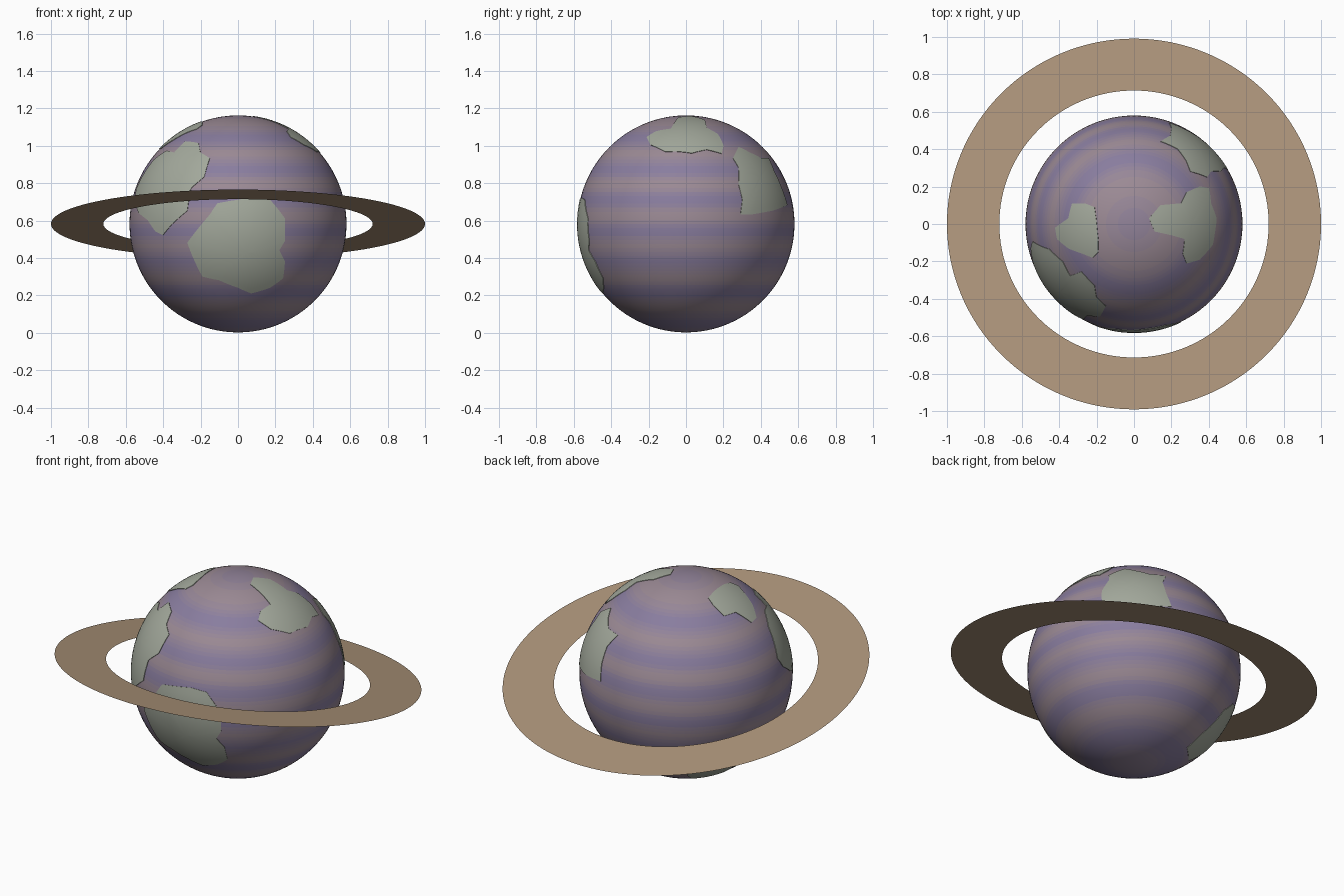
import bpy, bmesh, math
from mathutils import Vector

if "Cube" in bpy.data.objects:
    bpy.data.objects.remove(bpy.data.objects["Cube"])

R = 0.58
CENTRE = Vector((0, 0, 0.582))


def material(name, rgb):
    m = bpy.data.materials.new(name)
    m.diffuse_color = (*rgb, 1)
    m.use_nodes = True
    m.node_tree.nodes["Principled BSDF"].inputs["Base Color"].default_value = m.diffuse_color
    return m


def finish(bm, name, mats, smooth=True):
    me = bpy.data.meshes.new(name)
    for f in bm.faces:
        f.smooth = smooth
    bm.to_mesh(me)
    bm.free()
    for m in mats:
        me.materials.append(m)
    ob = bpy.data.objects.new(name, me)
    ob.location = CENTRE
    bpy.context.collection.objects.link(ob)
    return ob


# Planet: smooth sphere with soft latitude bands
STEPS = 5
PINK, PURPLE = (0.33, 0.255, 0.30), (0.25, 0.205, 0.345)
bands = [material(f"band_{i}", [a + (b - a) * i / (STEPS - 1) for a, b in zip(PURPLE, PINK)])
         for i in range(STEPS)]
bm = bmesh.new()
bmesh.ops.create_uvsphere(bm, u_segments=96, v_segments=84, radius=R)
for f in bm.faces:
    z = f.calc_center_median().z
    t = 0.5 + 0.5 * math.cos(2 * math.pi * (z - 0.045) / 0.165)
    f.material_index = round(t * (STEPS - 1))
finish(bm, "planet", bands)

# Ring: flat, paper-thin annulus, front edge tipped up
bm = bmesh.new()
N = 128
loops = [[bm.verts.new((r * math.cos(2 * math.pi * i / N), 1.008 * r * math.sin(2 * math.pi * i / N), 0))
          for i in range(N)] for r in (0.72, 1.0)]
for i in range(N):
    j = (i + 1) % N
    bm.faces.new((loops[0][i], loops[1][i], loops[1][j], loops[0][j]))
ring = finish(bm, "ring", [material("ring_tan", (0.42, 0.30, 0.195))], smooth=False)
ring.rotation_euler.x = -math.radians(10.5)

# Continents: outlines (hundredths of a unit) projected onto the sphere along one axis
land_mat = material("land", (0.37, 0.40, 0.335))


def continent(name, axis, sign, outline):
    pts = []
    for a, b in outline:
        a, b = a / 100, b / 100
        p = [a, b]
        p.insert(axis, sign * math.sqrt(max(R * R - a * a - b * b, 0)))
        pts.append(Vector(p).normalized())
    edge = []
    for i, p in enumerate(pts):
        q = pts[(i + 1) % len(pts)]
        edge += [p.lerp(q, k / 3).normalized() for k in range(3)]
    mid = sum(edge, Vector()).normalized()
    bm = bmesh.new()
    top = R + 0.003
    centre = bm.verts.new(mid * top)
    rings = [[bm.verts.new(mid.lerp(e, k / 8).normalized() * top) for e in edge] for k in range(1, 9)]
    rings.append([bm.verts.new(e * (R - 0.004)) for e in edge])
    n = len(edge)
    for i in range(n):
        j = (i + 1) % n
        bm.faces.new((centre, rings[0][i], rings[0][j]))
        for a, b in zip(rings, rings[1:]):
            bm.faces.new((a[i], b[i], b[j], a[j]))
    bm.normal_update()
    if sum(f.normal.dot(mid) * f.calc_area() for f in bm.faces) < 0:
        bmesh.ops.reverse_faces(bm, faces=bm.faces[:])
    # keep the rim crisp
    for e in bm.edges:
        if e.verts[0] in rings[-2] and e.verts[1] in rings[-2]:
            e.smooth = False
    finish(bm, name, [land_mat])


continent("front_continent", 1, -1, [
    (-27, -10), (-15, 5), (-11, 11), (8, 14), (17, 13), (25, 3), (25, -9), (22, -14),
    (25, -20), (24, -29), (17, -34), (7, -37), (0, -34), (-10, -30), (-19, -28), (-23, -20)])
continent("left_continent", 1, -1, [
    (-54, 19), (-45, 34), (-38, 39), (-34, 38), (-28, 44), (-21, 43), (-20, 38), (-15, 35),
    (-18, 25), (-25, 19), (-27, 7), (-35, 0), (-40, -6), (-44, -4), (-48, 2), (-53, 6), (-55, 13)])
continent("back_right_continent", 0, 1, [
    (25, 35), (28, 41), (34, 38), (40, 35), (44, 35), (47, 28), (51, 19), (54, 10),
    (46, 7), (35, 5), (29, 5), (30, 13), (28, 21), (28, 30)])
continent("upper_right_continent", 2, 1, [
    (8, 3), (14, 10), (25, 11), (28, 17), (35, 20), (40, 19), (41, 11), (44, 3),
    (43, -5), (42, -11), (35, -19), (28, -21), (26, -16), (27, -8), (20, -6), (11, -4)])
continent("upper_left_continent", 2, 1, [
    (-42, -2), (-35, 3), (-33, 11), (-26, 11), (-21, 9), (-20, 2),
    (-19, -8), (-19, -15), (-22, -18), (-27, -16), (-35, -13), (-41, -8)])
continent("lower_back_continent", 2, -1, [
    (-19, 22), (-22, 30), (-31, 39), (-39, 37), (-47, 29), (-47, 17), (-41, 10), (-31, 9), (-25, 16)])
